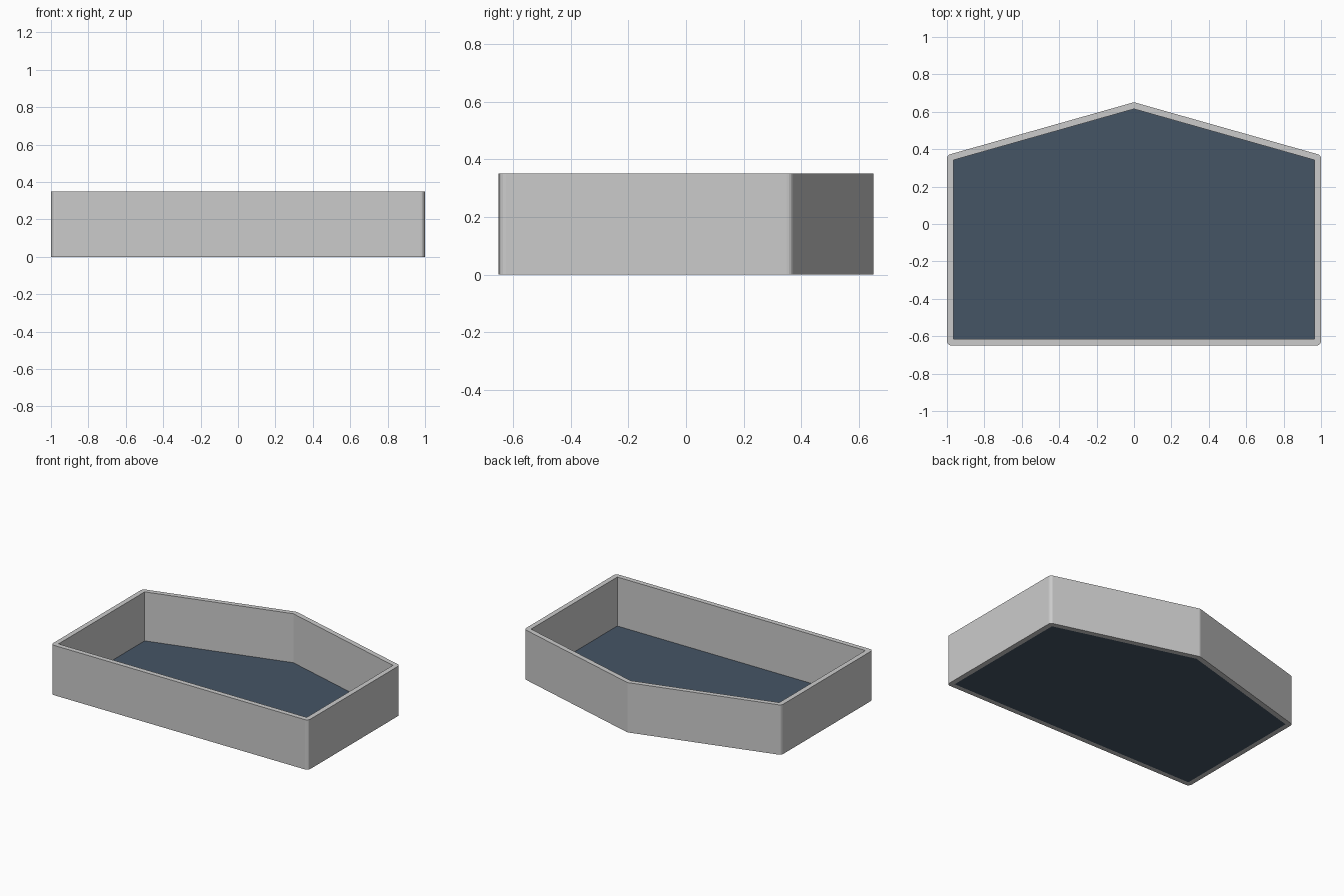
import bpy, bmesh
from mathutils import Vector, geometry

if "Cube" in bpy.data.objects:
    bpy.data.objects.remove(bpy.data.objects["Cube"])

HEIGHT = 0.35
OUTER = [(-1, -0.65), (1, -0.65), (1, 0.368), (0, 0.651), (-1, 0.368)]
INNER = [(-0.965, -0.615), (0.965, -0.615), (0.965, 0.342), (0, 0.615), (-0.965, 0.342)]


def rounded(points, radius, steps):
    """Outline with every corner replaced by a short arc."""
    arcs = []
    for i, p in enumerate(points):
        p = Vector(p)
        a = (Vector(points[i - 1]) - p).normalized()
        b = (Vector(points[(i + 1) % len(points)]) - p).normalized()
        half = a.angle(b) / 2
        import math
        centre = p + (a + b).normalized() * radius / math.sin(half)
        start = p + a * radius / math.tan(half) - centre
        end = p + b * radius / math.tan(half) - centre
        arcs.append([centre + start.normalized().slerp(end.normalized(), k / steps) * radius
                     for k in range(steps + 1)])
    return arcs


def make_object(name, bm):
    bmesh.ops.recalc_face_normals(bm, faces=bm.faces)
    mesh = bpy.data.meshes.new(name)
    bm.to_mesh(mesh)
    bm.free()
    obj = bpy.data.objects.new(name, mesh)
    bpy.context.collection.objects.link(obj)
    return obj


# Wall ring: rounded outside corners, sharp inside corners
bm = bmesh.new()
arcs = rounded(OUTER, 0.025, 4)
levels = []
for z in (0, HEIGHT):
    outer = [[bm.verts.new((p.x, p.y, z)) for p in arc] for arc in arcs]
    inner = [bm.verts.new((x, y, z)) for x, y in INNER]
    for i in range(len(inner)):
        j = (i + 1) % len(inner)
        for v, w in zip(outer[i], outer[i][1:]):
            bm.faces.new((inner[i], v, w))
        bm.faces.new((inner[i], outer[i][-1], outer[j][0], inner[j]))
    levels.append((sum(outer, []), inner))
for low, high in zip(*levels):
    for i in range(len(low)):
        j = (i + 1) % len(low)
        bm.faces.new((low[i], low[j], high[j], high[i]))
make_object("tray_wall", bm)

# Thin dark floor panel inside the wall
bm = bmesh.new()
face = bm.faces.new([bm.verts.new((x, y, 0)) for x, y in INNER])
ext = bmesh.ops.extrude_face_region(bm, geom=[face], use_keep_orig=True)
bmesh.ops.translate(bm, vec=(0, 0, 0.006),
                    verts=[v for v in ext["geom"] if isinstance(v, bmesh.types.BMVert)])
floor = make_object("tray_floor", bm)
mat = bpy.data.materials.new("dark_blue")
mat.diffuse_color = (0.06, 0.09, 0.13, 1)
mat.use_nodes = True
mat.node_tree.nodes["Principled BSDF"].inputs["Base Color"].default_value = mat.diffuse_color
floor.data.materials.append(mat)
